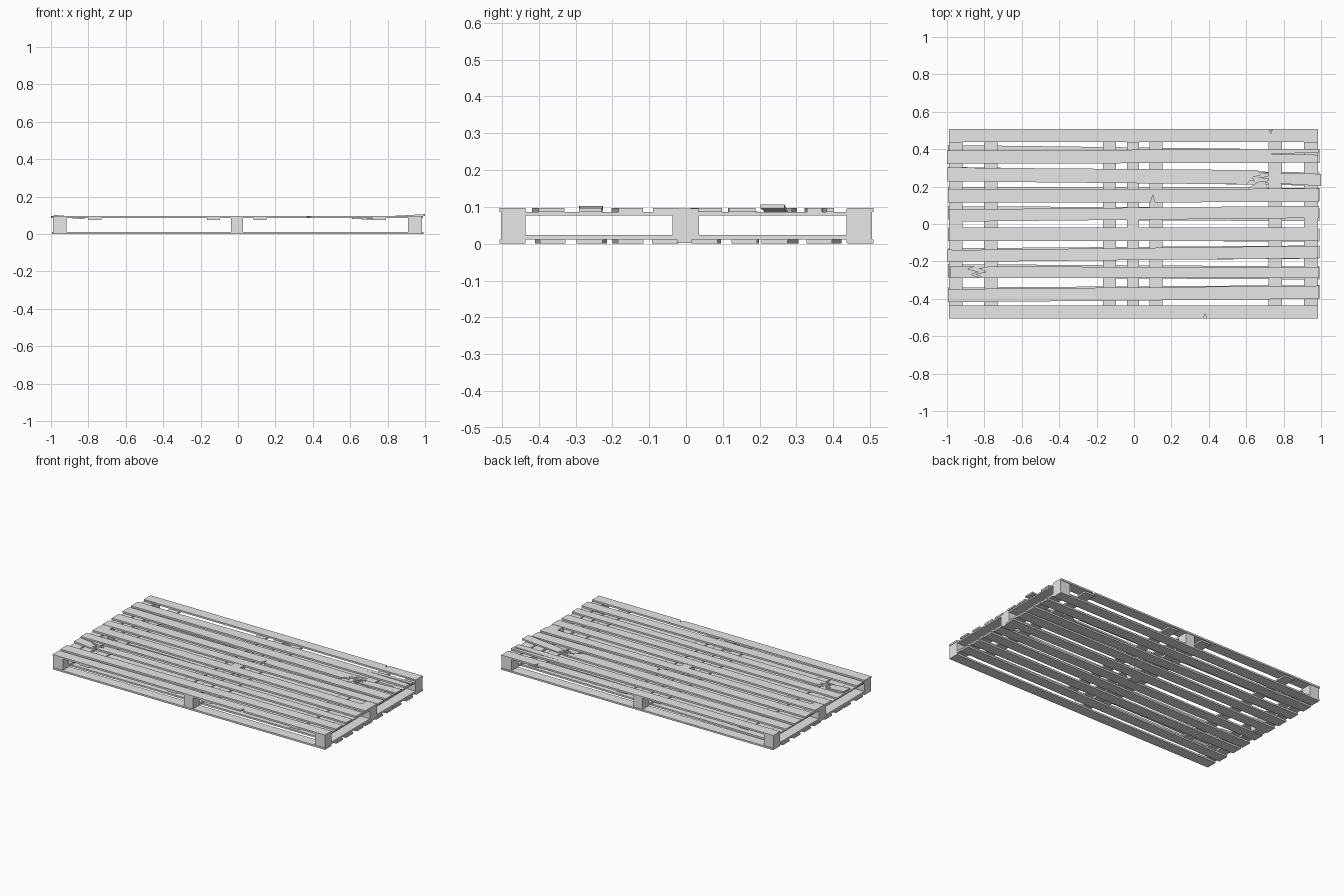
import bpy
import bmesh

cube = bpy.data.objects.get("Cube")
if cube:
    bpy.data.objects.remove(cube, do_unlink=True)

grey = bpy.data.materials.new("pale grey wood")
grey.use_nodes = True
grey.diffuse_color = (0.8, 0.8, 0.8, 1)
grey.node_tree.nodes["Principled BSDF"].inputs["Base Color"].default_value = (0.8, 0.8, 0.8, 1)

THICK = 0.011
DECK = 0.086
WIDTH = 0.07


def plank(name, outline, z=0.0, thick=THICK, slope=None):
    """Extrude a flat outline; slope gives the base height at the left and right ends."""
    bm = bmesh.new()
    face = bm.faces.new([bm.verts.new((x, y, 0)) for x, y in outline])
    face.normal_update()
    if face.normal.z > 0:
        face.normal_flip()
    grown = bmesh.ops.extrude_face_region(bm, geom=[face], use_keep_orig=True)
    tops = [g for g in grown["geom"] if isinstance(g, bmesh.types.BMVert)]
    bmesh.ops.translate(bm, verts=tops, vec=(0, 0, thick))
    x0, x1 = min(p[0] for p in outline), max(p[0] for p in outline)
    for v in bm.verts:
        if slope:
            t = (v.co.x - x0) / (x1 - x0)
            v.co.z += slope[0] * (1 - t) + slope[1] * t
        else:
            v.co.z += z
    bmesh.ops.recalc_face_normals(bm, faces=bm.faces[:])
    mesh = bpy.data.meshes.new(name)
    bm.to_mesh(mesh)
    bm.free()
    mesh.materials.append(grey)
    obj = bpy.data.objects.new(name, mesh)
    bpy.context.collection.objects.link(obj)
    return obj


def strip(x0, x1, y0, y1, w=WIDTH, low=(), high=()):
    """Board outline whose centre runs from y0 to y1, with extra points on either edge."""
    h = w / 2
    return [(x0, y0 - h), *low, (x1, y1 - h), (x1, y1 + h), *high, (x0, y0 + h)]


def box(name, x0, x1, y0, y1, z0, z1):
    plank(name, [(x0, y0), (x1, y0), (x1, y1), (x0, y1)], z0, z1 - z0)


# Nine blocks, with top and bottom bearers along each row
rows = [("left", 0.91, 0.983), ("middle", -0.038, 0.027), ("right", -0.988, -0.918)]
cols = [("front", -0.503, -0.436), ("centre", -0.037, 0.035), ("back", 0.436, 0.505)]
for side, x0, x1 in rows:
    for place, y0, y1 in cols:
        box(f"{place}_{side}_block", x0, x1, y0, y1, 0.002, 0.095)
    box(f"{side}_top_bearer", x0, x1, -0.5, 0.5, 0.077, 0.0865)
    box(f"{side}_bottom_bearer", x0, x1, -0.5, 0.5, THICK, 0.024)

# Extra battens under the deck only
for i, x in enumerate((-0.765, -0.13, 0.118, 0.755)):
    box(f"deck_batten_{i + 1}", x - 0.035, x + 0.035, -0.5, 0.5, 0.076, 0.0865)

# Bottom boards, slightly crooked
bottom = [(-0.471, -0.471), (-0.375, -0.362), (-0.25, -0.262), (-0.165, -0.15), (-0.055, -0.058),
          (0.06, 0.05), (0.163, 0.158), (0.27, 0.24), (0.387, 0.362), (0.474, 0.474)]
for i, (a, b) in enumerate(bottom):
    outer = i in (0, len(bottom) - 1)
    reach = 0.988 if outer else 0.995
    plank(f"bottom_board_{i + 1}", strip(-reach, reach - 0.004, a, b))

# Whole top boards
plank("deck_front_board", strip(-0.99, 0.985, -0.471, -0.471,
      low=[(0.37, -0.506), (0.38, -0.48), (0.39, -0.506)]), DECK)
plank("deck_board_2", strip(-0.995, 0.99, -0.383, -0.365), DECK)
plank("deck_board_4", strip(-0.998, 0.985, -0.17, -0.15, 0.066,
      high=[(-0.93, -0.139)]), DECK)
plank("deck_board_5", strip(-0.99, 0.985, -0.055, -0.055), DECK)
plank("deck_board_6", strip(-0.99, 0.99, 0.045, 0.065, 0.065), DECK)
plank("deck_board_7", strip(-0.995, 0.988, 0.15, 0.153, 0.072,
      low=[(0.09, 0.116), (0.1, 0.155), (0.11, 0.116)]), DECK)
plank("deck_back_board", strip(-0.99, 0.983, 0.474, 0.474,
      high=[(0.74, 0.509), (0.73, 0.48), (0.725, 0.509)]), DECK)

# Split top board with a long crack from its left end
plank("deck_split_board", [(-1, 0.322), (0.985, 0.328), (0.985, 0.37), (0.66, 0.374),
      (0.988, 0.381), (0.988, 0.402), (-1, 0.392)], DECK)

# Broken top board near the back, its end piece lifted
plank("deck_broken_board_long", [(-0.998, 0.228), (0.6, 0.212), (0.62, 0.23), (0.645, 0.228),
      (0.635, 0.25), (0.68, 0.262), (0.66, 0.288), (-0.998, 0.302)], DECK)
plank("deck_broken_board_end", [(0.68, 0.222), (1, 0.203), (1, 0.268), (0.67, 0.275),
      (0.75, 0.26), (0.66, 0.247), (0.74, 0.24)], slope=(0.078, 0.096), thick=0.01)
plank("deck_broken_splinter", [(0.61, 0.19), (0.69, 0.145), (0.72, 0.175), (0.7, 0.23),
      (0.66, 0.225)], slope=(0.081, 0.077), thick=0.006)

# Broken top board near the front, its end piece lifted
plank("deck_snapped_board_long", [(-0.8, -0.29), (0.988, -0.29), (0.988, -0.23), (-0.78, -0.228),
      (-0.83, -0.237), (-0.79, -0.255), (-0.85, -0.268)], DECK)
plank("deck_snapped_board_end", [(-0.985, -0.29), (-0.82, -0.288), (-0.87, -0.27),
      (-0.83, -0.255), (-0.89, -0.24), (-0.85, -0.228), (-0.985, -0.226)],
      slope=(0.092, 0.079), thick=0.01)
